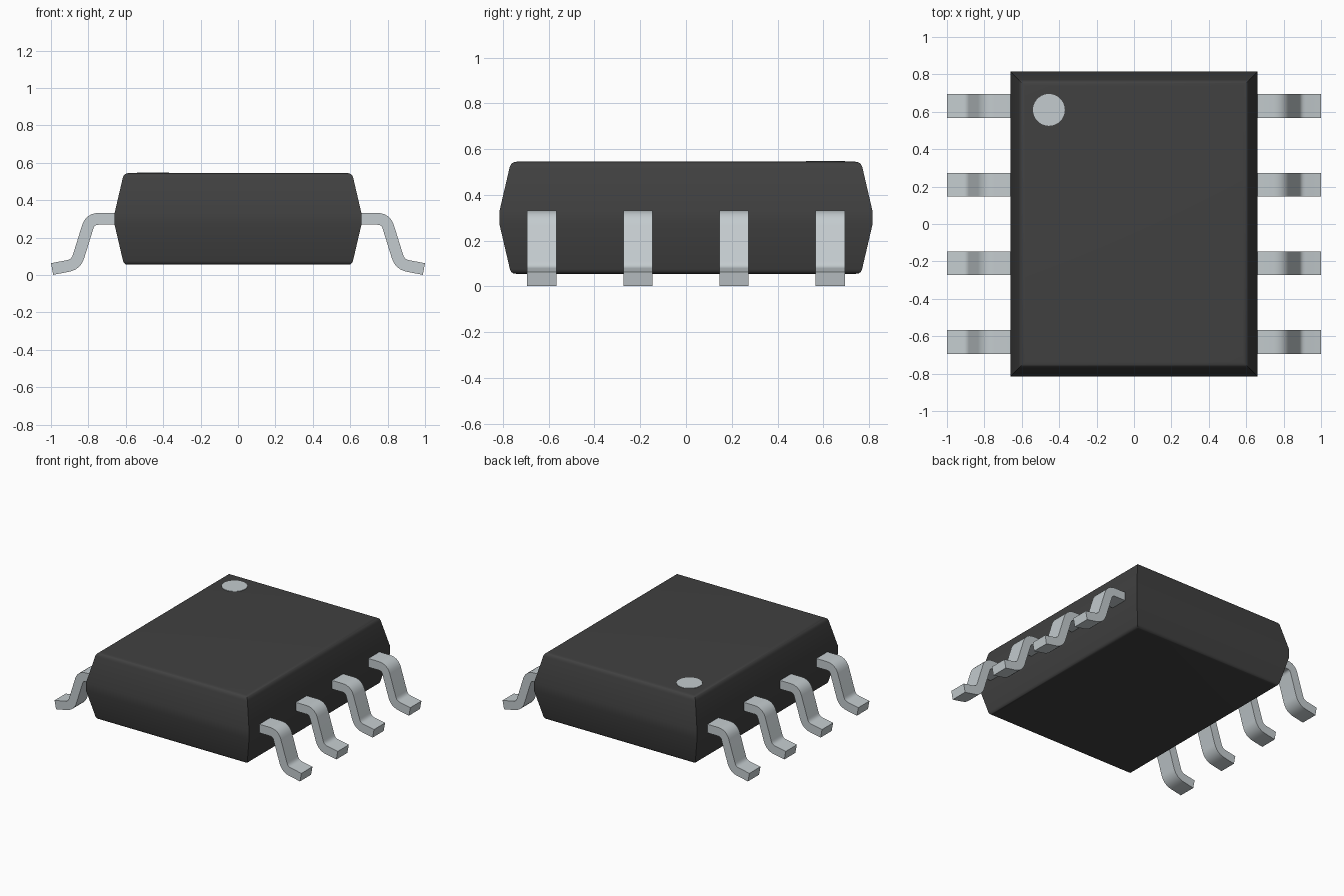
import bpy
import bmesh
from math import radians
from mathutils import Vector

cube = bpy.data.objects.get("Cube")
if cube:
    bpy.data.objects.remove(cube, do_unlink=True)


def make_material(name, color):
    mat = bpy.data.materials.new(name)
    mat.use_nodes = True
    mat.diffuse_color = (*color, 1)
    mat.node_tree.nodes["Principled BSDF"].inputs["Base Color"].default_value = (*color, 1)
    return mat


plastic = make_material("dark plastic", (0.052, 0.052, 0.052))
metal = make_material("light metal", (0.55, 0.60, 0.62))


def finish(name, bm, mat):
    """Turn a bmesh into a smooth-shaded object with sharp edges kept."""
    bmesh.ops.recalc_face_normals(bm, faces=bm.faces)
    mesh = bpy.data.meshes.new(name)
    bm.to_mesh(mesh)
    bm.free()
    mesh.materials.append(mat)
    obj = bpy.data.objects.new(name, mesh)
    bpy.context.collection.objects.link(obj)
    bpy.ops.object.select_all(action="DESELECT")
    obj.select_set(True)
    bpy.context.view_layer.objects.active = obj
    bpy.ops.object.shade_smooth_by_angle(angle=radians(32))
    return obj


def round_corners(corners, cut, steps=6):
    """Replace the inner corners of a 2D path with smooth bends."""
    pts = [Vector(c) for c in corners]
    path = [pts[0]]
    for a, b, c in zip(pts, pts[1:], pts[2:]):
        start = b + (a - b).normalized() * cut
        end = b + (c - b).normalized() * cut
        for i in range(steps + 1):
            t = i / steps
            path.append(start * (1 - t) ** 2 + b * 2 * t * (1 - t) + end * t * t)
    path.append(pts[-1])
    return path


def loft(bm, rings):
    """Join matching four-point rings and cap both ends."""
    loops = [[bm.verts.new(p) for p in ring] for ring in rings]
    for a, b in zip(loops, loops[1:]):
        for i in range(4):
            j = (i + 1) % 4
            bm.faces.new((a[i], a[j], b[j], b[i]))
    bm.faces.new(loops[0])
    bm.faces.new(loops[-1])


# Package body: stacked rectangles tapering from a middle band
lower = round_corners([(0.10, 0.055), (0.05, 0.055), (0, 0.27)], 0.022)[1:]
upper = round_corners([(0, 0.33), (0.05, 0.545), (0.10, 0.545)], 0.028)[:-1]
rings = []
for inset, z in lower + upper:
    x, y = 0.66 - inset, 0.815 - inset
    rings.append([(x, y, z), (-x, y, z), (-x, -y, z), (x, -y, z)])
bm = bmesh.new()
loft(bm, rings)
finish("package_body", bm, plastic)

# Orientation dot: thin disc on the top face
bm = bmesh.new()
bmesh.ops.create_cone(bm, cap_ends=True, segments=40, radius1=0.085,
                      radius2=0.085, depth=0.006)
dot = finish("orientation_dot", bm, metal)
dot.location = (-0.455, 0.61, 0.545)

# Bent leads: a flat strip swept along a path with two bends
LEAD_HALF_WIDTH, LEAD_HALF_THICK = 0.064, 0.0315
lead_path = round_corners(
    [(0.62, 0.30), (0.79, 0.30), (0.866, 0.056), (0.994, 0.032)], 0.045)


def make_lead(name, side, y):
    rings = []
    for i, p in enumerate(lead_path):
        ahead = lead_path[min(i + 1, len(lead_path) - 1)]
        behind = lead_path[max(i - 1, 0)]
        along = (ahead - behind).normalized()
        normal = Vector((-along.y, along.x)) * LEAD_HALF_THICK
        top, bottom = p + normal, p - normal
        y0, y1 = y - LEAD_HALF_WIDTH, y + LEAD_HALF_WIDTH
        rings.append([(side * q.x, yy, q.y) for q, yy in
                      ((top, y0), (top, y1), (bottom, y1), (bottom, y0))])
    bm = bmesh.new()
    loft(bm, rings)
    finish(name, bm, metal)


for side, label in ((1, "left"), (-1, "right")):
    for n in range(4):
        make_lead(f"{label}_lead_{n + 1}", side, -0.63 + 0.42 * n)
